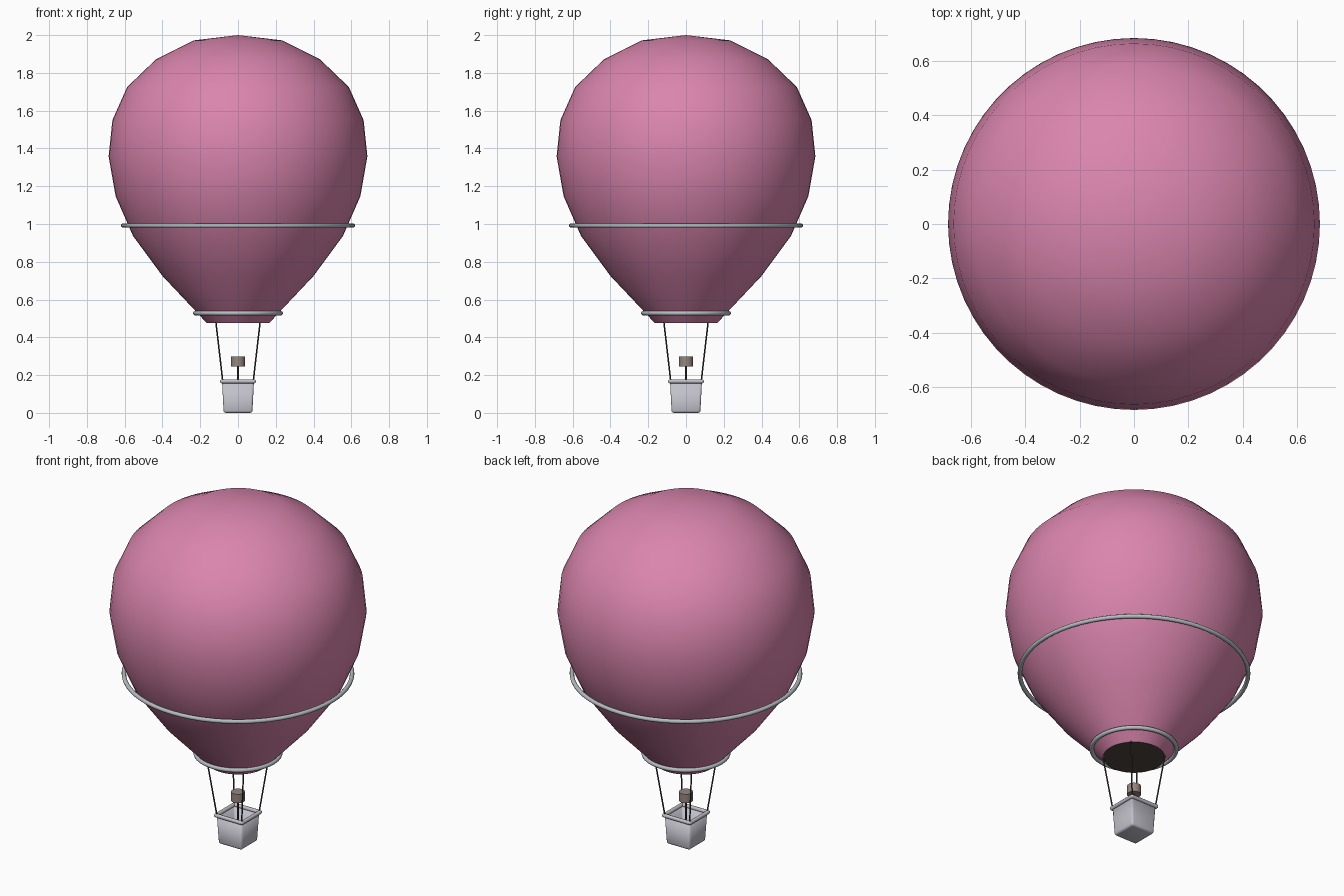
import bpy, bmesh, math
from mathutils import Vector, Matrix

cube = bpy.data.objects.get("Cube")
if cube:
    bpy.data.objects.remove(cube, do_unlink=True)


def material(name, rgb):
    m = bpy.data.materials.new(name)
    m.use_nodes = True
    m.diffuse_color = (*rgb, 1)
    m.node_tree.nodes["Principled BSDF"].inputs["Base Color"].default_value = (*rgb, 1)
    return m


PINK = material("pink fabric", (0.70, 0.235, 0.42))
DARK = material("dark mouth", (0.075, 0.062, 0.052))
STEEL = material("grey steel", (0.47, 0.51, 0.53))
BASKET = material("pale grey basket", (0.54, 0.53, 0.59))
ROPE = material("dark rope", (0.05, 0.05, 0.05))
BURNER = material("brown burner", (0.31, 0.24, 0.22))


def finish(name, bm, mat, angle=None):
    bmesh.ops.recalc_face_normals(bm, faces=bm.faces)
    me = bpy.data.meshes.new(name)
    bm.to_mesh(me)
    bm.free()
    me.materials.append(mat)
    ob = bpy.data.objects.new(name, me)
    bpy.context.collection.objects.link(ob)
    if angle:
        bpy.ops.object.select_all(action='DESELECT')
        ob.select_set(True)
        bpy.context.view_layer.objects.active = ob
        bpy.ops.object.shade_smooth_by_angle(angle=math.radians(angle))
    return ob


def lathe(name, profile, mat, steps, angle, closed=False):
    bm = bmesh.new()
    verts = [bm.verts.new((r, 0, z)) for r, z in profile]
    edges = [bm.edges.new(p) for p in zip(verts, verts[1:])]
    if closed:
        edges.append(bm.edges.new((verts[-1], verts[0])))
    bmesh.ops.spin(bm, geom=verts + edges, cent=(0, 0, 0), axis=(0, 0, 1),
                   angle=math.tau, steps=steps, use_duplicate=False)
    bmesh.ops.remove_doubles(bm, verts=bm.verts, dist=0.0005)
    return finish(name, bm, mat, angle)


def hoop(name, radius, z, thick):
    ring = [(radius + thick * math.cos(a), z + thick * math.sin(a))
            for a in (math.tau * i / 10 for i in range(10))]
    return lathe(name, ring, STEEL, 64, 60, closed=True)


def rod(name, a, b, radius, mat, sides=8):
    a, b = Vector(a), Vector(b)
    bm = bmesh.new()
    turn = (b - a).to_track_quat('Z', 'Y').to_matrix().to_4x4()
    bmesh.ops.create_cone(bm, cap_ends=True, segments=sides, radius1=radius,
                          radius2=radius, depth=(b - a).length,
                          matrix=Matrix.Translation((a + b) / 2) @ turn)
    return finish(name, bm, mat, 40)


# Envelope: coarse profile, finely divided around, with a dark mouth
lathe("envelope", [(0.165, 0.475), (0.235, 0.55), (0.40, 0.725), (0.556, 0.937),
                   (0.648, 1.147), (0.685, 1.358), (0.665, 1.55), (0.587, 1.725),
                   (0.433, 1.873), (0.235, 1.972), (0, 2.0)], PINK, 60, 60)
lathe("mouth", [(0.164, 0.477), (0, 0.477)], DARK, 60, 60)

# Hoops
hoop("large_hoop", 0.608, 0.992, 0.012)
hoop("small_hoop", 0.226, 0.528, 0.012)

# Basket: tapered open box with rounded edges and a wall
bm = bmesh.new()
bmesh.ops.create_cube(bm, size=1)
for v in bm.verts:
    half = 0.084 if v.co.z > 0 else 0.076
    v.co = (math.copysign(half, v.co.x), math.copysign(half, v.co.y),
            0.165 if v.co.z > 0 else 0.005)
top = max(bm.faces, key=lambda f: f.calc_center_median().z)
bmesh.ops.delete(bm, geom=[top], context='FACES_ONLY')
outer = [e for e in bm.edges if not e.is_boundary]
bmesh.ops.bevel(bm, geom=outer, offset=0.012, segments=3, profile=0.5, affect='EDGES')
low = min(v.co.z for v in bm.verts)
bmesh.ops.translate(bm, verts=bm.verts, vec=(0, 0, -low))
basket = finish("basket", bm, BASKET, 60)
wall = basket.modifiers.new("wall", 'SOLIDIFY')
wall.thickness = 0.008
wall.offset = -1

# Basket rim and suspension ropes, one of each per corner
corners = [(1, 1), (-1, 1), (-1, -1), (1, -1)]
R = 0.084
for i, (x, y) in enumerate(corners):
    nx, ny = corners[(i + 1) % 4]
    rod(f"rim_{i + 1}", (x * R, y * R, 0.167), (nx * R, ny * R, 0.167), 0.011, BASKET, 10)
    bm = bmesh.new()
    bmesh.ops.create_uvsphere(bm, u_segments=10, v_segments=8, radius=0.011,
                              matrix=Matrix.Translation((x * R, y * R, 0.167)))
    finish(f"rim_corner_{i + 1}", bm, BASKET, 60)
    rod(f"rope_{i + 1}", (x * 0.081, y * 0.081, 0.17), (x * 0.117, y * 0.117, 0.48), 0.004, ROPE)

# Burner on its post
rod("burner_post", (0, 0, 0.008), (0, 0, 0.25), 0.005, ROPE)
rod("burner", (0, 0, 0.246), (0, 0, 0.298), 0.037, BURNER, 24)
